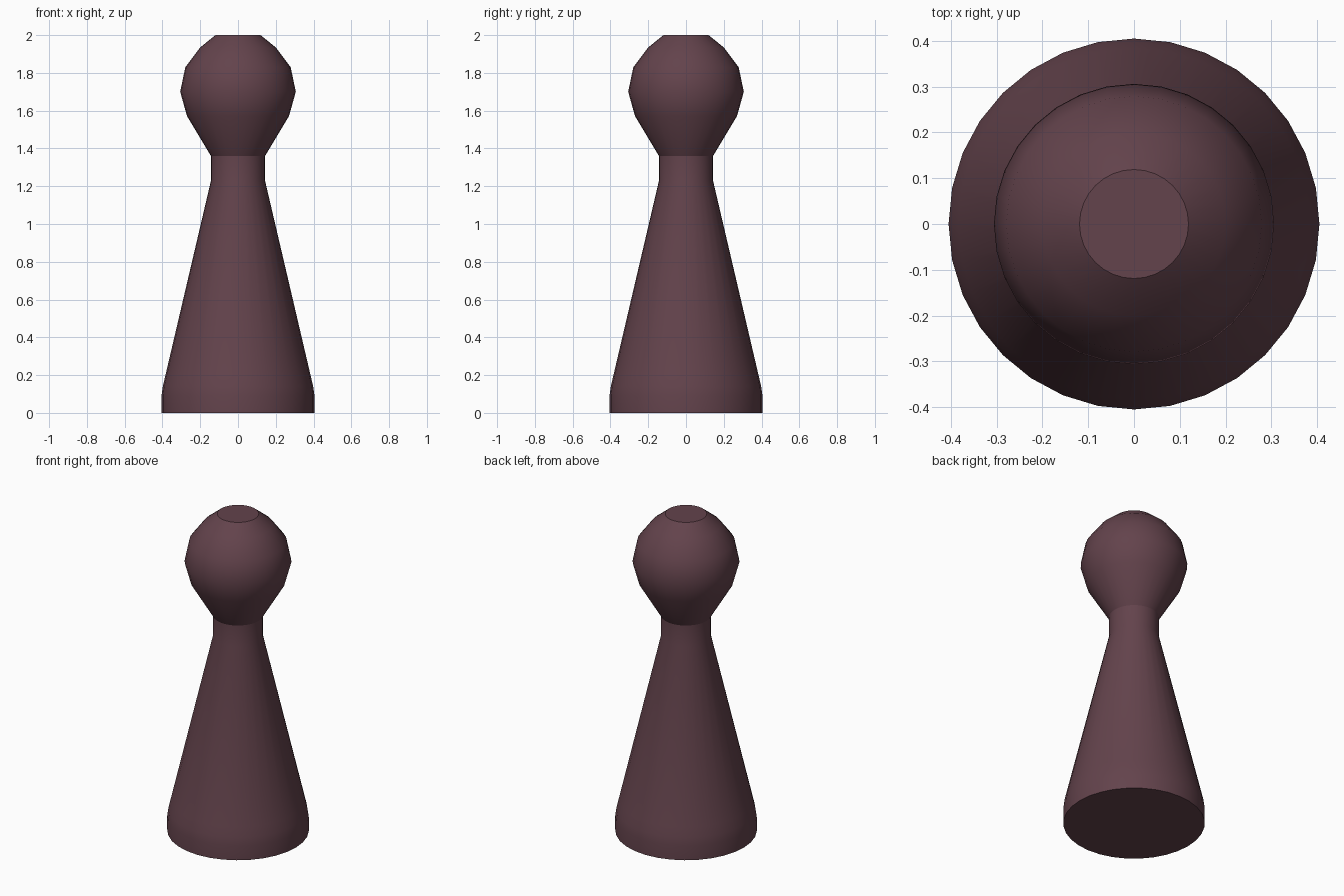
import bpy, bmesh, math

if "Cube" in bpy.data.objects:
    bpy.data.objects.remove(bpy.data.objects["Cube"])

SIDES = 32

# Lathe profile (radius, height) from the base to the flat top
PROFILE = [
    (0.405, 0.0), (0.405, 0.09), (0.398, 0.14), (0.384, 0.20),  # base
    (0.143, 1.23), (0.143, 1.36),                               # body and neck
    (0.27, 1.571), (0.306, 1.70), (0.279, 1.83),                # head
    (0.20, 1.935), (0.119, 2.0),
]

mat = bpy.data.materials.new("dark plum")
mat.diffuse_color = (0.125, 0.056, 0.072, 1)
mat.use_nodes = True
mat.node_tree.nodes["Principled BSDF"].inputs["Base Color"].default_value = mat.diffuse_color

bm = bmesh.new()
rings = [[bm.verts.new((r * math.cos(2 * math.pi * i / SIDES),
                        r * math.sin(2 * math.pi * i / SIDES), z))
          for i in range(SIDES)] for r, z in PROFILE]

# Walls between neighbouring rings
for low, high in zip(rings, rings[1:]):
    for i in range(SIDES):
        j = (i + 1) % SIDES
        bm.faces.new((low[i], low[j], high[j], high[i]))

# Flat underside and flat top
bm.faces.new(rings[0][::-1])
bm.faces.new(rings[-1])

mesh = bpy.data.meshes.new("pawn_piece")
bm.to_mesh(mesh)
bm.free()
mesh.materials.append(mat)
pawn = bpy.data.objects.new("pawn_piece", mesh)
bpy.context.collection.objects.link(pawn)

# Smooth surface with crisp edges at neck, top and base
bpy.context.view_layer.objects.active = pawn
pawn.select_set(True)
bpy.ops.object.shade_smooth_by_angle(angle=math.radians(30))
